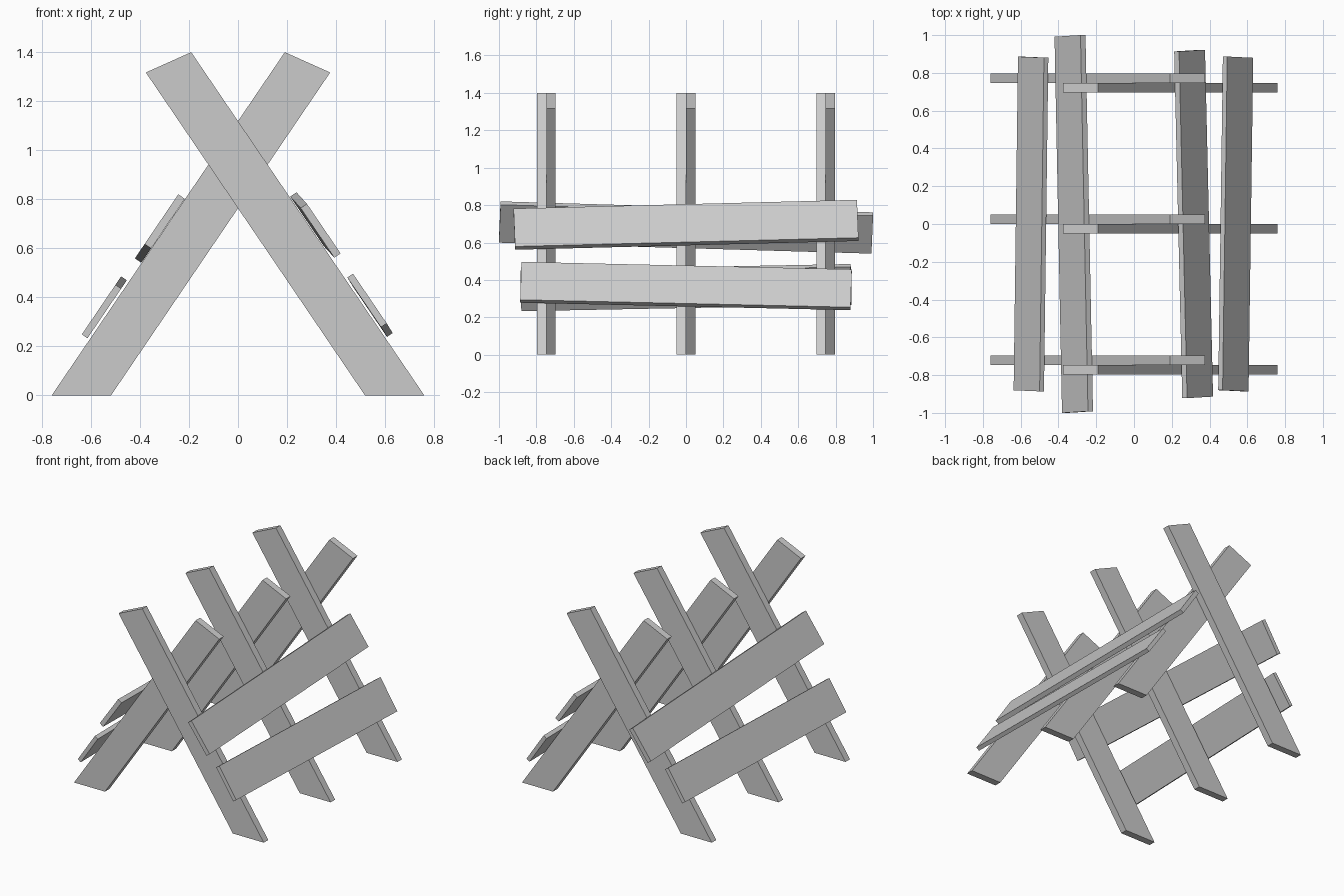
import bpy, bmesh
from mathutils import Vector, Matrix

if "Cube" in bpy.data.objects:
    bpy.data.objects.remove(bpy.data.objects["Cube"])

UP = Vector((0.5615, 0, 0.8275))      # direction up the left-hand leg
OUT = Vector((-0.8275, 0, 0.5615))    # outward from its upper edge
FOOT = Vector((-0.76, 0, 0))          # outer foot corner


def finish(name, bm):
    bmesh.ops.recalc_face_normals(bm, faces=bm.faces)
    me = bpy.data.meshes.new(name)
    bm.to_mesh(me)
    bm.free()
    ob = bpy.data.objects.new(name, me)
    bpy.context.collection.objects.link(ob)
    return ob


# Leaning leg: side profile extruded along y, side = 1 leans from left foot
def leg(name, side, y0, y1):
    profile = [(-0.76, 0), (-0.518, 0), (0.376, 1.317), (0.191, 1.40)]
    bm = bmesh.new()
    face = bm.faces.new([bm.verts.new((side * x, y0, z)) for x, z in profile])
    ext = bmesh.ops.extrude_face_region(bm, geom=[face])
    verts = [v for v in ext["geom"] if isinstance(v, bmesh.types.BMVert)]
    bmesh.ops.translate(bm, verts=verts, vec=(0, y1 - y0, 0))
    return finish(name, bm)


# Rail: skewed board; u = distance up the leg, n = height off its edge,
# given at the front and back ends
def rail(name, side, reach, u_front, u_back, n_front, n_back, thick):
    def point(u, n, y):
        p = FOOT + UP * u + OUT * n
        return Vector((side * p.x, y, p.z))
    a, b = point(u_front, n_front, -reach), point(u_back, n_back, reach)
    along = (b - a).normalized()
    normal = Vector((side * OUT.x, 0, OUT.z))
    normal = (normal - along * normal.dot(along)).normalized()
    width = normal.cross(along)
    rot = Matrix((width, along, normal)).transposed().to_4x4()
    size = Matrix.Diagonal((0.245, 2 * reach - 0.007, thick, 1))
    bm = bmesh.new()
    bmesh.ops.create_cube(bm, size=1,
                          matrix=Matrix.Translation((a + b) / 2) @ rot @ size)
    return finish(name, bm)


# Three crossed leg pairs
for label, y in (("front", -0.747), ("middle", 0), ("back", 0.747)):
    leg(f"{label}_leg_left", 1, y, y + 0.05)
    leg(f"{label}_leg_right", -1, y - 0.05, y)

# Four crooked rails
rail("upper_rail_left", 1, 1.0, 0.846, 0.775, 0.017, 0.017, 0.032)
rail("lower_rail_left", 1, 0.887, 0.397, 0.438, 0.024, 0.024, 0.028)
rail("upper_rail_right", -1, 0.922, 0.793, 0.856, 0.027, 0.018, 0.031)
rail("lower_rail_right", -1, 0.887, 0.452, 0.405, 0.024, 0.022, 0.028)
